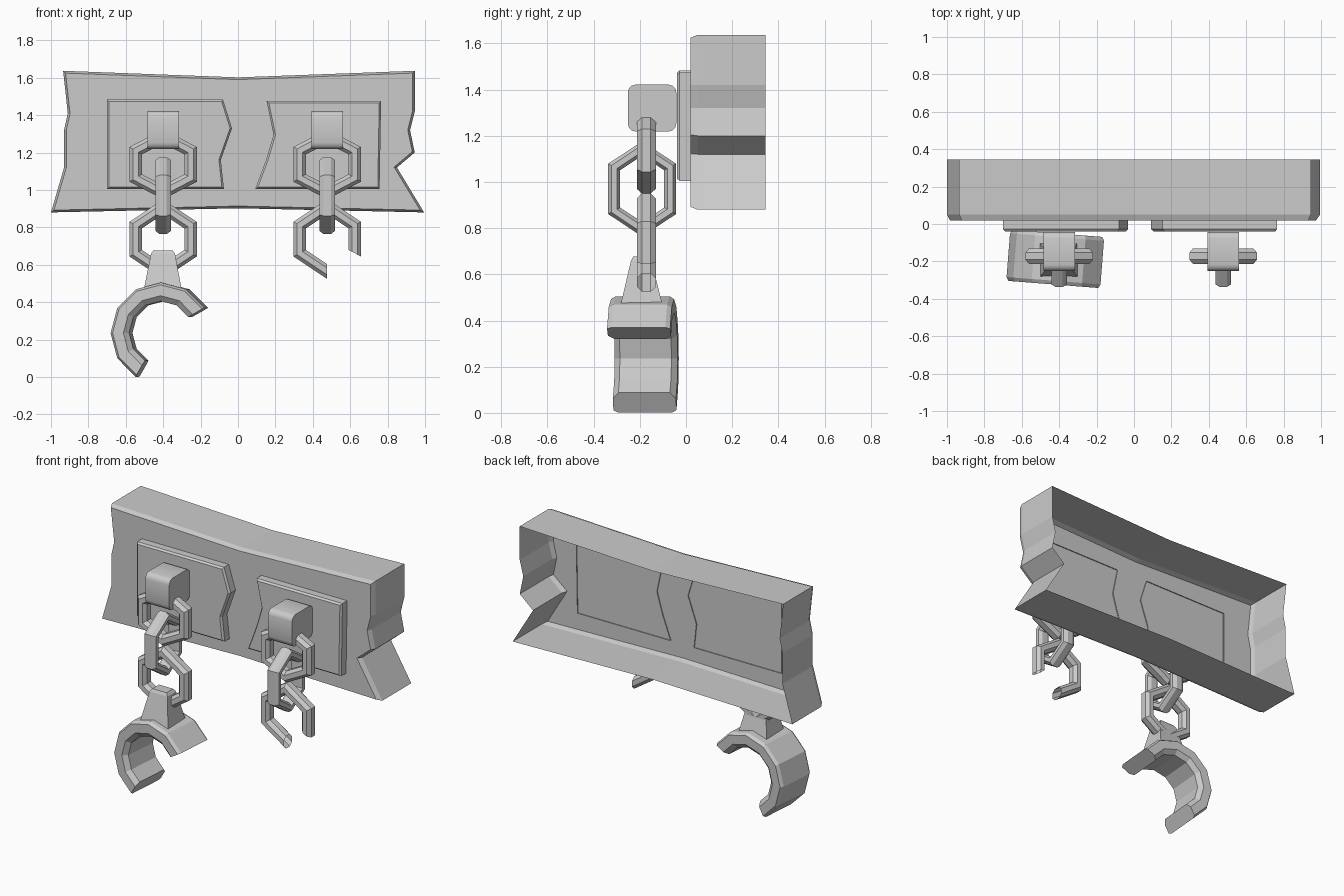
import bpy, bmesh, math
from mathutils import Vector, Matrix

if "Cube" in bpy.data.objects:
    bpy.data.objects.remove(bpy.data.objects["Cube"])


def finish(name, bm):
    bmesh.ops.recalc_face_normals(bm, faces=bm.faces)
    me = bpy.data.meshes.new(name)
    bm.to_mesh(me)
    bm.free()
    ob = bpy.data.objects.new(name, me)
    bpy.context.scene.collection.objects.link(ob)
    return ob


def mitres(path):
    """Outward mitre vector at each corner of a closed 2D path."""
    n = len(path)
    p = [Vector(q) for q in path]
    area = sum(p[i].x * p[(i + 1) % n].y - p[(i + 1) % n].x * p[i].y for i in range(n))
    s = 1 if area > 0 else -1
    out = []
    for i in range(n):
        a = (p[i] - p[i - 1]).normalized()
        b = (p[(i + 1) % n] - p[i]).normalized()
        na, nb = Vector((a.y, -a.x)) * s, Vector((b.y, -b.x)) * s
        out.append((na + nb) / (1 + na.dot(nb)))
    return p, out


def bridge(bm, rings, closed=False):
    for k in range(len(rings) if closed else len(rings) - 1):
        a, b = rings[k], rings[(k + 1) % len(rings)]
        for j in range(len(a)):
            m = (j + 1) % len(a)
            bm.faces.new((a[j], a[m], b[m], b[j]))


def slab(name, outline, layers):
    """XZ outline carried through (y, inset) layers: closed front, open back."""
    bm = bmesh.new()
    p, m = mitres(outline)
    rings = []
    for y, d in layers:
        pts = [q - v * d for q, v in zip(p, m)]
        rings.append([bm.verts.new((q.x, y, q.y)) for q in pts])
    bridge(bm, rings)
    bm.faces.new(rings[0])
    return finish(name, bm)


def sweep(name, path, sec, place, segs=None, cap=False):
    """Section (outward, sideways) swept round a closed path, or its first segs."""
    bm = bmesh.new()
    p, m = mitres(path)
    count = len(p) if segs is None else segs + 1
    rings = []
    for i in range(count):
        ring = []
        for u, w in sec:
            q = p[i] + m[i] * u
            ring.append(bm.verts.new(place(q.x, q.y, w)))
        rings.append(ring)
    bridge(bm, rings, segs is None)
    if cap:
        bm.faces.new(rings[0])
        bm.faces.new(rings[-1])
    return finish(name, bm)


def octagon(a, b, ca, cb):
    return [(a, -b + cb), (a, b - cb), (a - ca, b), (-a + ca, b),
            (-a, b - cb), (-a, -b + cb), (-a + ca, -b), (a - ca, -b)]


def hexagon(w, h, c):
    return [(0, -h), (-w, -c), (-w, c), (0, h), (w, c), (w, -c)]


# Backing board, hollow behind
slab("board", [(-0.935, 1.637), (0, 1.602), (0.945, 1.637), (0.945, 1.42), (0.92, 1.32),
               (0.945, 1.20), (0.85, 1.12), (0.995, 0.88), (0, 0.902), (-1.0, 0.88),
               (-0.93, 1.12), (-0.93, 1.32), (-0.91, 1.41)],
     [(0.02, 0.012), (0.05, 0), (0.345, 0)])

# Broken mounting plates
plate_layers = [(-0.04, 0.01), (-0.028, 0), (0.026, 0)]
slab("plate_left", [(-0.70, 1.483), (-0.08, 1.483), (-0.032, 1.33), (-0.092, 1.16),
                    (-0.075, 1.005), (-0.70, 1.005)], plate_layers)
slab("plate_right", [(0.153, 1.475), (0.765, 1.475), (0.757, 1.005), (0.092, 1.005),
                     (0.15, 1.16), (0.19, 1.295)], plate_layers)

# Staples and chains
sec_flat = octagon(0.033, 0.041, 0.018, 0.022)
sec_side = octagon(0.026, 0.041, 0.014, 0.022)
for side, cx in (("left", -0.4), ("right", 0.477)):
    # rounded staple block
    r = 0.035
    prof = []
    for k, (sy, sz) in enumerate(((1, 1), (-1, 1), (-1, -1), (1, -1))):
        for t in range(4):
            a = math.radians(90 * k + 30 * t)
            prof.append((-0.147 + sy * (0.105 - r) + r * math.cos(a),
                         1.32 + sz * (0.102 - r) + r * math.sin(a)))
    bm = bmesh.new()
    ends = [[bm.verts.new((cx + dx, y, z)) for y, z in prof] for dx in (-0.085, 0.085)]
    bridge(bm, ends)
    for e in ends:
        bm.faces.new(e)
    block = finish("staple_" + side, bm)
    for f in block.data.polygons:
        f.use_smooth = len(f.vertices) == 4
    block.data.set_sharp_from_angle(angle=math.radians(40))

    # links alternate between facing front and facing sideways
    sweep("link_top_" + side, hexagon(0.147, 0.15, 0.073), sec_flat,
          lambda u, v, w: (cx + u, -0.172 + w, 1.137 + v))
    sweep("link_middle_" + side, hexagon(0.121, 0.175, 0.095), sec_side,
          lambda u, v, w: (cx + w, -0.19 + u, 0.97 + v))
    path = hexagon(0.147, 0.173, 0.075)
    broken = side == "right"
    sweep("link_bottom_" + side, path, sec_flat,
          lambda u, v, w: (cx + u, -0.172 + w, 0.737 + v), 5 if broken else None)

# Shank joining the last link to the cuff
bm = bmesh.new()
rings = []
for z, x0, x1, y0, y1 in ((0.46, -0.505, -0.30, -0.285, -0.10),
                          (0.66, -0.465, -0.337, -0.238, -0.150),
                          (0.677, -0.452, -0.35, -0.228, -0.16)):
    rings.append([bm.verts.new(c) for c in
                  ((x0, y0, z), (x1, y0, z), (x1, y1, z), (x0, y1, z))])
bridge(bm, rings)
bm.faces.new(rings[0])
bm.faces.new(rings[-1])
finish("shank", bm)

# Broken cuff, slightly turned
circle = [(0.27 * math.cos(math.radians(30 + 30 * i)),
           0.27 * math.sin(math.radians(30 + 30 * i))) for i in range(12)]
h = 0.137
cuff_sec = [(0, -h + 0.02), (0, h - 0.02), (-0.012, h), (-0.068, h),
            (-0.096, h - 0.025), (-0.096, -h + 0.025), (-0.068, -h), (-0.012, -h)]
cuff = sweep("cuff", circle, cuff_sec, lambda u, v, w: (u, w, v), 7, True)
cuff.data.transform(Matrix.Translation((-0.403, -0.188, 0.235))
                    @ Matrix.Rotation(math.radians(-4.5), 4, 'Z'))
